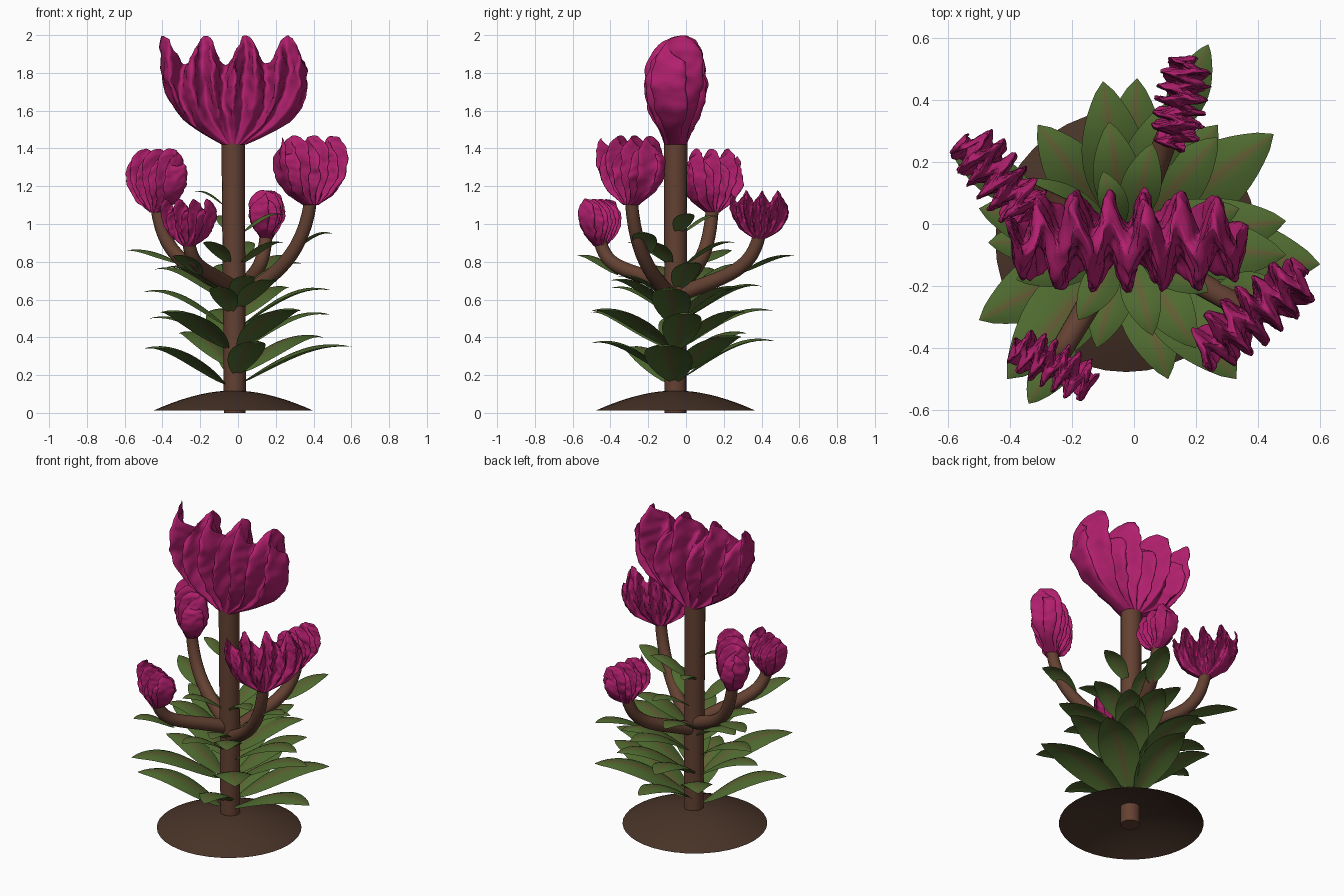
import bpy, math
from mathutils import Vector, noise

if "Cube" in bpy.data.objects:
    bpy.data.objects.remove(bpy.data.objects["Cube"])

CX, CY = -0.025, -0.055


def material(name, rgb):
    m = bpy.data.materials.new(name)
    m.diffuse_color = (*rgb, 1)
    m.use_nodes = True
    m.node_tree.nodes["Principled BSDF"].inputs["Base Color"].default_value = m.diffuse_color
    return m


PINK = material("magenta_crest", (0.44, 0.014, 0.155))
STEM = material("brown_stem", (0.127, 0.053, 0.032))
SOIL = material("dark_soil", (0.066, 0.034, 0.021))
LEAF = material("leaf_green", (0.078, 0.145, 0.029))
TINT = material("leaf_inner_green", (0.098, 0.13, 0.031))
RIB = material("leaf_midrib", (0.13, 0.105, 0.035))


def make(name, verts, faces, mats, rule=None):
    me = bpy.data.meshes.new(name)
    me.from_pydata([tuple(v) for v in verts], [], faces)
    for m in mats:
        me.materials.append(m)
    for i, p in enumerate(me.polygons):
        p.use_smooth = len(p.vertices) < 5
        if rule:
            p.material_index = rule(i)
    ob = bpy.data.objects.new(name, me)
    bpy.context.collection.objects.link(ob)
    return ob


def bridge(rows, n, closed=True):
    """Quads between consecutive rows of n vertices."""
    return [(r * n + i, r * n + (i + 1) % n, (r + 1) * n + (i + 1) % n, (r + 1) * n + i)
            for r in range(rows - 1) for i in range(n if closed else n - 1)]


def lerp_table(table, v):
    """Interpolation in a list of (position, value)."""
    for (a, x), (b, y) in zip(table, table[1:]):
        if v <= b:
            return x + (y - x) * (v - a) / (b - a)
    return table[-1][1]


def tube(name, pts, r0, r1, sides=16, steps=14):
    """Tapered tube along a cubic Bezier."""
    p = [Vector(q) for q in pts]
    verts = []
    for k in range(steps):
        t = k / (steps - 1)
        s = 1 - t
        c = p[0]*s**3 + p[1]*3*s*s*t + p[2]*3*s*t*t + p[3]*t**3
        d = (p[1]-p[0])*s*s + (p[2]-p[1])*2*s*t + (p[3]-p[2])*t*t
        q = Vector((0, 0, 1)).rotation_difference(d)
        r = r0 + (r1 - r0) * t
        for i in range(sides):
            a = 2 * math.pi * i / sides
            verts.append(c + q @ Vector((r*math.cos(a), r*math.sin(a), 0)))
    return make(name, verts, bridge(steps, sides) + [tuple(reversed(range(sides)))], [STEM])


# ruffled crest: a thick flattened ring that fans out, folds as it rises and closes in a ridge
WIDTH = [(0, .16), (.1, .42), (.22, .68), (.45, .91), (.65, .99), (.9, 1), (1, .95)]
FOLD = [(0, 0), (.12, .06), (.3, .22), (.55, .38), (.8, .42), (.92, .40), (1, .34)]
THICK = [(0, .38), (.15, .45), (.35, .62), (.55, .65), (.75, .60), (.88, .46), (.96, .25), (1, .04)]


def crest(name, base, angle, w, d, h, folds=21.6, phase=0.0, lobes=10.8, lphase=1.91):
    half, rows = 96, 32
    n = 2 * half
    verts = []
    ca, sa = math.cos(angle), math.sin(angle)
    for k in range(rows):
        v = 1 - (1 - k / (rows - 1)) ** 1.5
        for i in range(n):
            side = 1 if i < half else -1
            s = side * (-1 + 2 * (i % half) / half)
            x = w * lerp_table(WIDTH, v) * s
            y = -side * d * lerp_table(THICK, v) * max(0, 1 - s**4) ** .5
            y -= d * lerp_table(FOLD, v) * math.cos(folds*s - .14 + phase)
            z = v * h * (.86 + .13 * math.cos(lobes*s - lphase))
            # fine wrinkles, fading into the stalk
            q = Vector((x, y, z)) * (5.2 / h)
            k2 = d * min(1, v*3)
            nv = (noise.noise_vector(q + Vector((angle*7, 3, 1))) + noise.noise_vector(q * 2.5) * .7) * .07 * k2
            x += nv.x * 1.5
            y += nv.y * 1.4
            z += nv.z * (1 - v * .4)
            verts.append((base[0] + x*ca - y*sa, base[1] + x*sa + y*ca, base[2] + z))
    faces = bridge(rows, n)
    # close the ridge between the two sides
    o = (rows - 1) * n
    faces.append((o, o + 1, o + n - 1))
    for i in range(1, half):
        a, b, c, e = o + i, o + i + 1, o + n - i, o + n - i - 1
        faces.append((a, b, e, c) if b != e else (a, b, c))
    return make(name, verts, faces, [PINK])


# soil mound: open shallow dome
verts, N = [], 40
for k in range(9):
    t = k / 8
    for i in range(N):
        a = 2 * math.pi * i / N
        r = .03 + .393 * t
        verts.append((CX + r*math.cos(a), CY + r*math.sin(a), .012 + .105*(1 - t**1.7)))
make("soil_mound", verts, [tuple(reversed(f)) for f in bridge(9, N)], [SOIL])

# main stem and main crest
tube("main_stem", [(CX+.008, CY, 0), (CX+.008, CY, .5), (CX, CY, 1), (CX, CY, 1.435)], .058, .062)
crest("main_crest", (CX+.003, CY, 1.42), 0, .395, .158, .583)

# side branches, each with a smaller crest:
# tip, stem height, outward bulge, crest angle, width, depth, height, fold phase, lobe phase
SIDES = [
    ("left", (-.43, .14, 1.06), .66, .6, -49, .188, .092, .34, 1.0, .4),
    ("right", (.385, -.29, 1.10), .59, .42, 38, .228, .10, .37, 2.2, 1.2),
    ("front", (-.262, -.455, .88), .66, .65, -27, .15, .077, .255, .5, 2.8),
    ("back", (.15, .39, .92), .62, .6, 80, .155, .083, .26, 3.0, .9),
]
for nm, (x, y, z), z0, out, ang, w, d, h, ph, lp in SIDES:
    dx, dy = x - CX, y - CY
    tube(nm + "_branch", [(CX, CY, z0), (CX + dx*out, CY + dy*out, z0 + .11),
                          (CX + dx*.9, CY + dy*.9, z0 + (z - z0)*.4), (x, y, z + .03)],
         .042, .034)
    crest(nm + "_crest", (x, y, z), math.radians(ang), w, d, h, phase=ph, lphase=lp)


# leaves: arched, pointed blades with drooping edges and a reddish midrib
COLS = [-1, -.62, -.27, -.08, .08, .27, .62, 1]
NC = len(COLS)
LEAF_SLOTS = [0, 0, 1, 2, 1, 0, 0]


def leaf(name, base, tip, width):
    b, t = Vector(base), Vector(tip)
    out = Vector((t.x - b.x, t.y - b.y, 0))
    side = Vector((-out.y, out.x, 0)).normalized()
    rise, verts, rows = t.z - b.z, [], 15
    for k in range(rows):
        u = k / (rows - 1)
        c = b + out * u
        c.z = b.z + rise * 1.07 * math.sin(1.93 * u)
        w = width * (.05 + .95 * math.sin(math.pi * u**.9) ** .85 if k < rows - 1 else .01)
        for s in COLS:
            verts.append(c + side * (s * w) - Vector((0, 0, .2 * s * s * w)))
    make(name, verts, [tuple(reversed(f)) for f in bridge(rows, NC, False)],
         [LEAF, TINT, RIB], lambda i: LEAF_SLOTS[i % (NC - 1)])


TIPS = [
    (.60, -.13, .35), (.45, .29, .40), (.01, .47, .38), (-.31, .32, .42), (-.50, -.31, .34), (.11, -.50, .37),
    (.33, -.50, .54), (.49, .01, .52), (-.10, .46, .54), (-.47, -.06, .50), (-.41, -.50, .53), (.27, .32, .53),
    (.27, .28, .66), (-.50, .05, .64), (.49, -.10, .65), (-.12, -.40, .66), (.12, .40, .67), (.20, -.40, .70),
    (.34, .05, .79), (-.44, .13, .76), (.06, -.36, .72), (-.08, .33, .78), (-.38, -.18, .77),
    (.24, -.22, .90), (-.18, -.31, .90), (.06, .26, .90),
    (.24, .02, 1.05), (-.23, -.02, 1.17), (-.10, .17, 1.04),
]
for i, (x, y, z) in enumerate(TIPS):
    dx, dy = x - CX, y - CY
    L = math.hypot(dx, dy)
    rise = min(.19, .36 * L)
    leaf(f"stem_leaf_{i+1}", (CX + dx/L*.045, CY + dy/L*.045, z - rise), (x, y, z), .2 * L)

BRANCH_LEAVES = [
    ((-.31, .07, .79), (-.59, .24, .86)), ((.27, -.20, .84), (.50, -.24, .95)),
    ((-.20, -.36, .73), (-.34, -.58, .83)), ((.12, .29, .74), (.24, .58, .83)),
]
for i, (b, t) in enumerate(BRANCH_LEAVES):
    leaf(f"branch_leaf_{i+1}", b, t, .065)
